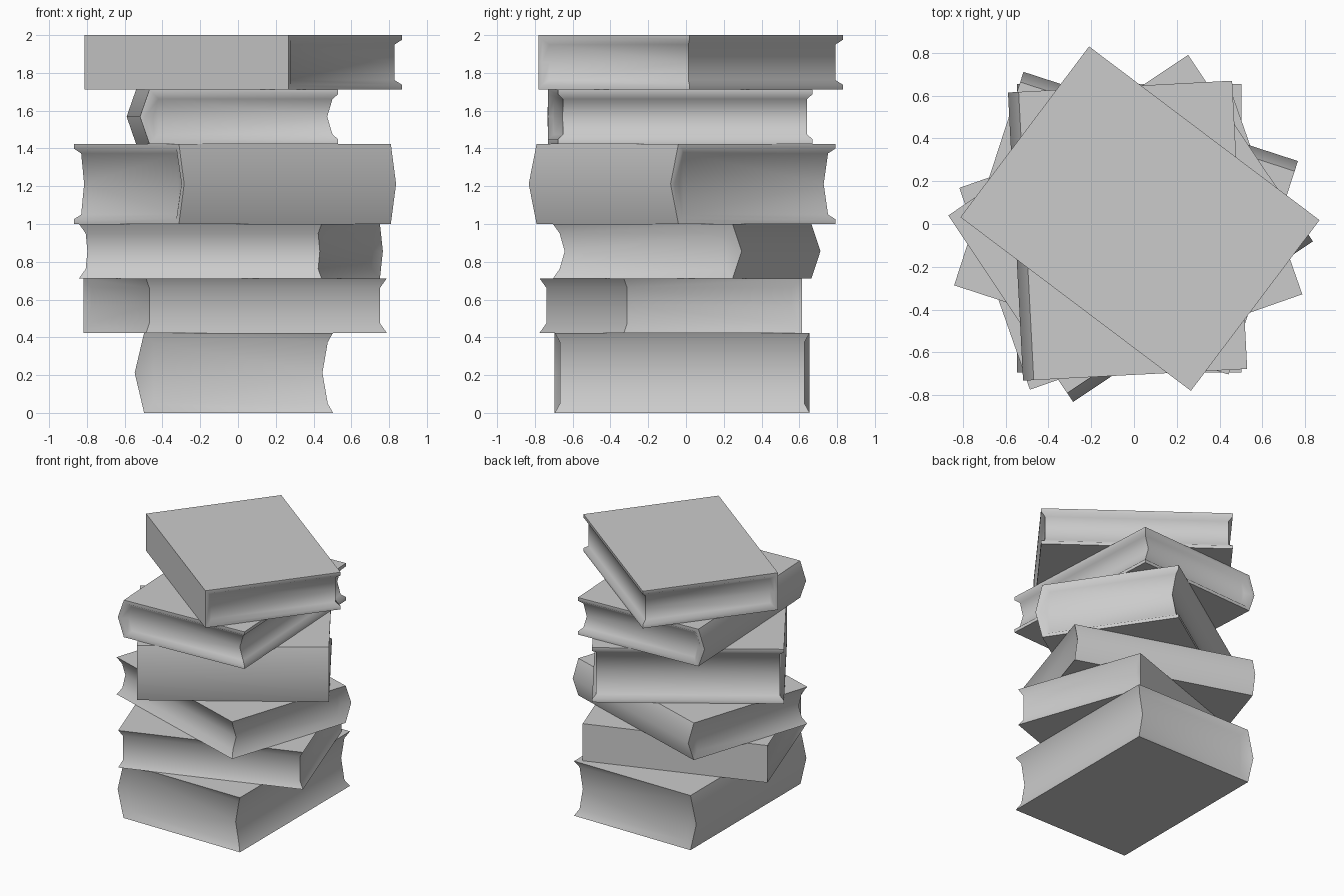
import bpy, bmesh
from math import radians

if "Cube" in bpy.data.objects:
    bpy.data.objects.remove(bpy.data.objects["Cube"])

W, L = 0.5, 0.675      # half width and half length of every cover
T, INSET = 0.05, 0.028 # cover thickness, depth of page edges behind the cover


def ring(bm, pts, y):
    return [bm.verts.new((x, y, z)) for x, z in pts]


def strip(bm, a, b):
    """Quads between two open rows of vertices."""
    for i in range(len(a) - 1):
        bm.faces.new((a[i], a[i + 1], b[i + 1], b[i]))


def book(name, z, h, cx, cy, angle, rounded, lip):
    bulge, hollow = (0.05, 0.028) if rounded else (0, 0)
    # C-shaped cover rows: outside, optional square lip, then the page border
    rows = [([(W, 0), (-W, 0), (-W - bulge, h / 2), (-W, h), (W, h)], L)]
    if lip:
        k = 0.025
        rows.append(([(W, k), (-W + k, k), (-W - bulge + k, h / 2),
                      (-W + k, h - k), (W, h - k)], L))
    f, s = W - INSET, -W + T
    rows.append(([(f, T), (s, T), (s - hollow, h / 2), (s, h - T), (f, h - T)],
                 L - INSET))
    bm = bmesh.new()
    sides = []
    for sign in (-1, 1):
        rings = [ring(bm, pts, sign * y) for pts, y in rows]
        mid = bm.verts.new((f - hollow, sign * (L - INSET), h / 2))
        for a, b in zip(rings, rings[1:]):
            strip(bm, a, b)
        bm.faces.new(rings[-1] + [mid])            # page ends
        sides.append((rings, mid))
    (ra, ma), (rb, mb) = sides
    strip(bm, ra[0], rb[0])                        # covers and spine
    for i in (0, 4):                               # fore edges of the covers
        strip(bm, [r[i] for r in ra], [r[i] for r in rb])
    strip(bm, [ra[-1][0], ma, ra[-1][4]],          # page fore edge
          [rb[-1][0], mb, rb[-1][4]])
    bmesh.ops.recalc_face_normals(bm, faces=bm.faces)
    me = bpy.data.meshes.new(name)
    bm.to_mesh(me)
    bm.free()
    ob = bpy.data.objects.new(name, me)
    bpy.context.collection.objects.link(ob)
    ob.location = (cx, cy, z)
    ob.rotation_euler.z = radians(angle)
    bpy.ops.object.select_all(action='DESELECT')
    ob.select_set(True)
    bpy.context.view_layer.objects.active = ob
    bpy.ops.object.shade_smooth_by_angle(angle=radians(50))


# Stack from bottom to top: height, centre, turn, rounded spine, square lip
THIN, THICK = 0.288, 0.424
stack = [
    ("book_bottom", THICK, 0.003, -0.02, 0, True, False),
    ("book_second", THIN, -0.015, -0.08, -70.7, False, False),
    ("book_third", THIN, -0.045, -0.02, -108, True, False),
    ("book_fourth", THICK, -0.03, 0.0, 123.8, True, True),
    ("book_fifth", THIN, -0.005, -0.03, 3, True, True),
    ("book_top", THIN, 0.028, 0.025, 53, False, True),
]
z = 0
for name, h, cx, cy, angle, rounded, lip in stack:
    book(name, z, h, cx, cy, angle, rounded, lip)
    z += h
